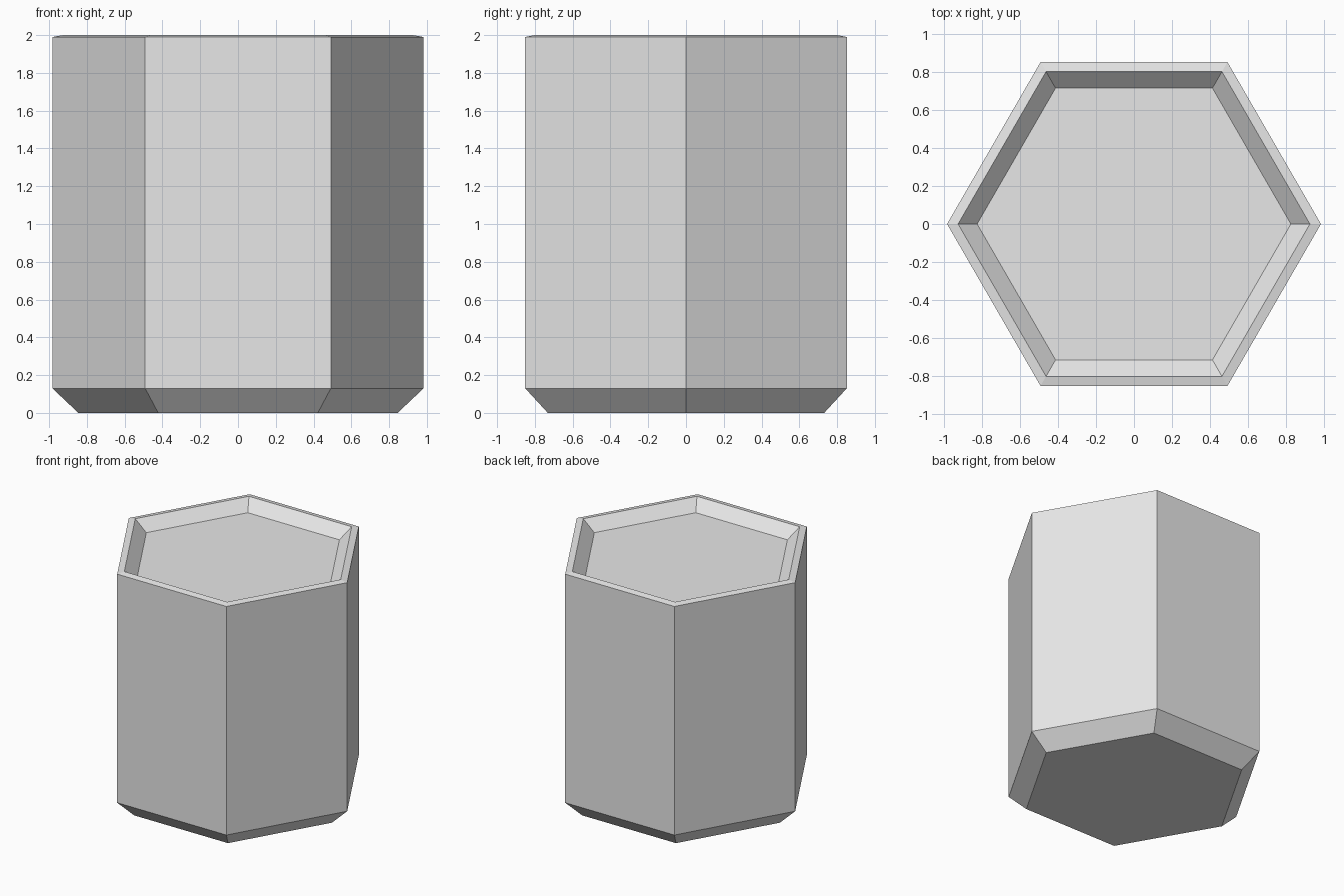
import bpy, bmesh
from math import cos, sin, pi

cube = bpy.data.objects.get("Cube")
if cube:
    bpy.data.objects.remove(cube, do_unlink=True)

SIDES = 6
# Profile of (corner radius, height), from the base up and into the recess
PROFILE = [(0.845, 0.0), (0.983, 0.13), (0.983, 1.99), (0.925, 2.0), (0.825, 1.913)]

# Plain grey material
grey = bpy.data.materials.new("light_grey")
grey.use_nodes = True
colour = (0.8, 0.8, 0.8, 1)
grey.diffuse_color = colour
grey.node_tree.nodes["Principled BSDF"].inputs["Base Color"].default_value = colour

# Hexagonal body: chamfered base, straight sides, raised rim, recessed top
bm = bmesh.new()
rings = [[bm.verts.new((r * cos(2 * pi * i / SIDES), r * sin(2 * pi * i / SIDES), z))
          for i in range(SIDES)] for r, z in PROFILE]
for low, high in zip(rings, rings[1:]):
    for i in range(SIDES):
        j = (i + 1) % SIDES
        bm.faces.new((low[i], low[j], high[j], high[i]))
bm.faces.new(rings[0][::-1])
bm.faces.new(rings[-1])
bmesh.ops.recalc_face_normals(bm, faces=bm.faces)

mesh = bpy.data.meshes.new("hexagonal_body")
bm.to_mesh(mesh)
bm.free()
mesh.materials.append(grey)
body = bpy.data.objects.new("hexagonal_body", mesh)
bpy.context.collection.objects.link(body)
